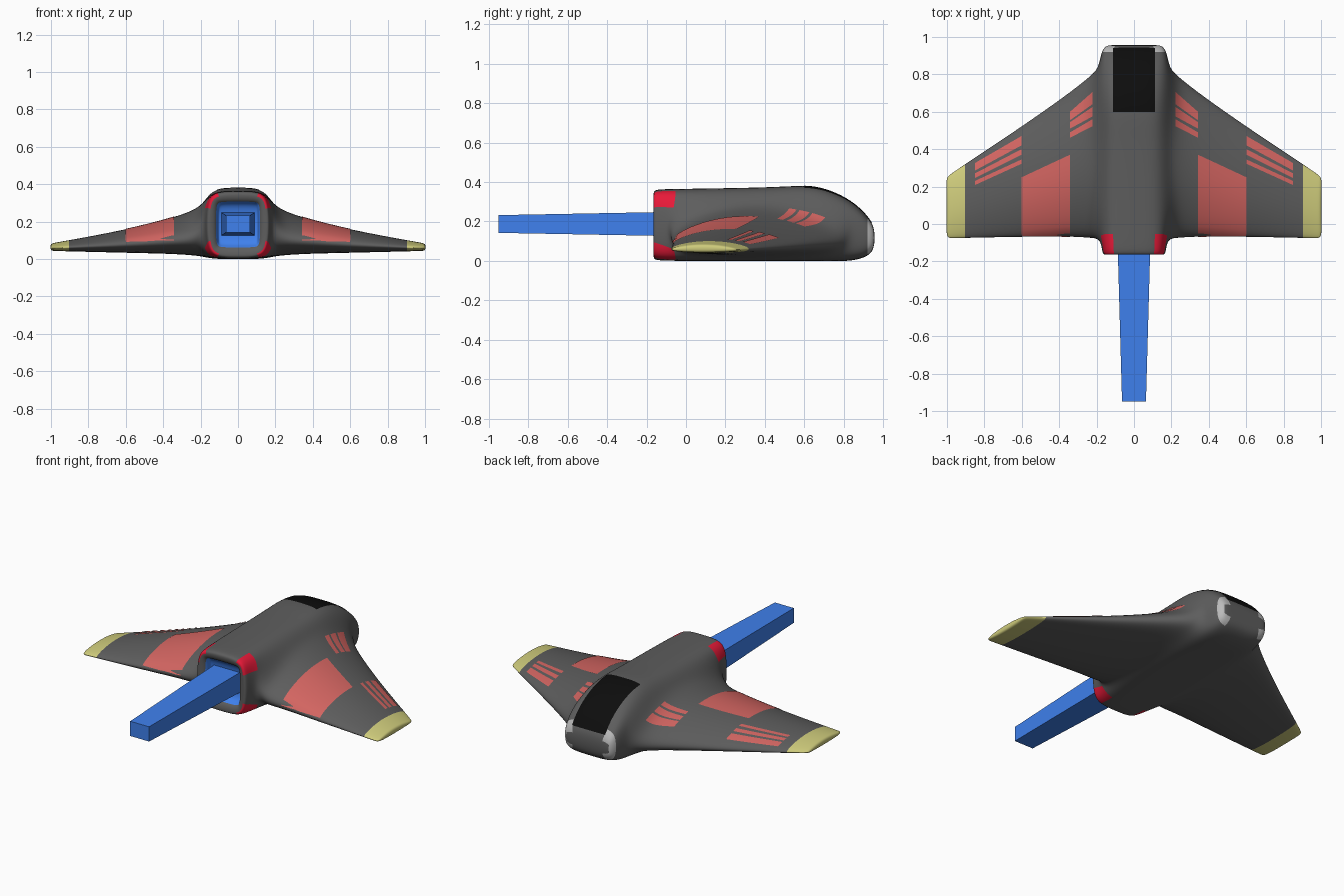
import bpy, bmesh, math
from mathutils import Vector
from mathutils.bvhtree import BVHTree

if "Cube" in bpy.data.objects:
    bpy.data.objects.remove(bpy.data.objects["Cube"])


def mat(name, col):
    m = bpy.data.materials.new(name)
    m.diffuse_color = (*col, 1)
    m.use_nodes = True
    m.node_tree.nodes["Principled BSDF"].inputs["Base Color"].default_value = m.diffuse_color
    return m


GREY = mat("hull_grey", (0.11, 0.11, 0.11))
RED = mat("signal_red", (0.8, 0.01, 0.04))
WHITE = mat("lamp_grey", (0.5, 0.5, 0.5))
YELLOW = mat("tip_yellow", (0.62, 0.6, 0.2))
BLUE = mat("thrust_blue", (0.05, 0.22, 0.85))
PINK = mat("panel_red", (0.65, 0.13, 0.12))
BLACK = mat("glass_black", (0.004, 0.004, 0.004))


def make(name, bm, mats, smooth=True):
    bmesh.ops.recalc_face_normals(bm, faces=bm.faces[:])
    me = bpy.data.meshes.new(name)
    for f in bm.faces:
        f.smooth = smooth
    bm.to_mesh(me)
    bm.free()
    for m in mats:
        me.materials.append(m)
    ob = bpy.data.objects.new(name, me)
    bpy.context.collection.objects.link(ob)
    return ob


# Half-hull cage rows, rear to nose: y, top z, shoulder z, chine z, bottom z, inner x, outer x
rows = [
    (-0.10, .295, .285, .085, .075, .095, .108),
    (-0.155, .300, .290, .080, .070, .100, .112),
    (-0.168, .345, .300, .065, .015, .115, .160),
    (-0.155, .362, .305, .060, .004, .120, .172),
    (-0.09, .364, .310, .030, .000, .122, .178),
    (0.20, .368, .300, .012, .000, .130, .185),
    (0.48, .374, .300, .012, .000, .130, .185),
    (0.66, .388, .300, .015, .000, .135, .185),
    (0.84, .310, .250, .030, -.004, .135, .190),
    (0.93, .215, .185, .060, .025, .130, .175),
    (0.957, .165, .150, .085, .070, .110, .145),
]
W0, W1 = 4, 8          # rows joined to the wing
bm = bmesh.new()
rings = []
for y, zt, zs, zc, zb, xi, xo in rows:
    pts = [(0, zt), (xi, zt), (xo, zs), (xo, zc), (xi, zb), (0, zb)]
    rings.append([bm.verts.new((x, y, z)) for x, z in pts])


def face(vs, mi=0):
    bm.faces.new(vs).material_index = mi


last = len(rows) - 1
for r in range(last):
    a, b = rings[r], rings[r + 1]
    for k in range(5):
        if k == 2 and W0 <= r < W1:
            continue
        mi = 0
        if r == 0:
            mi = 4
        elif r in (2, 3) and k in (1, 3):
            mi = 1
        elif r == last - 1 and k in (1, 2, 3):
            mi = 2
        face([a[k], a[k + 1], b[k + 1], b[k]], mi)
for ring, mi in ((rings[0], 4), (rings[-1], 0)):
    face([ring[0], ring[1], ring[4], ring[5]], mi)
    face([ring[1], ring[2], ring[3], ring[4]], mi)

# Wing stations: x, trailing y, leading y, bottom z, thickness
frac = [0, .3, .58, .8, 1]
up = [.55, 1, 1.02, .85, .5]
low = [.15, 0, 0, .04, .15]
prev = [(rings[r][2], rings[r][3]) for r in range(W0, W1 + 1)]
for x, yt, yl, zb, t in [(.23, -.085, .80, .018, .245), (.34, -.075, .71, .027, .195),
                         (.60, -.075, .525, .033, .122), (.96, -.08, .285, .042, .048),
                         (.985, -.08, .265, .043, .043), (1.004, -.072, .25, .046, .034)]:
    cur = [(bm.verts.new((x, yt + (yl - yt) * f, zb + t * u)),
            bm.verts.new((x, yt + (yl - yt) * f, zb + t * l)))
           for f, u, l in zip(frac, up, low)]
    mi = 3 if x > .97 else 0
    for i in range(4):
        for s in (0, 1):
            face([prev[i][s], prev[i + 1][s], cur[i + 1][s], cur[i][s]], mi)
    for i in (0, 4):
        face([prev[i][0], prev[i][1], cur[i][1], cur[i][0]], mi)
    prev = cur
for i in range(4):
    face([prev[i][0], prev[i + 1][0], prev[i + 1][1], prev[i][1]], 3)

hull = make("hull", bm, [GREY, RED, WHITE, YELLOW, BLUE])
m = hull.modifiers.new("mirror", 'MIRROR')
m.use_clip = True
m = hull.modifiers.new("smooth", 'SUBSURF')
m.levels = m.render_levels = 3

tree = BVHTree.FromObject(hull, bpy.context.evaluated_depsgraph_get())


# Painted patches: a grid of rays dropped on the hull
def patch(name, grids, material, n=14):
    bm = bmesh.new()
    for ray in grids:
        g = []
        for i in range(n + 1):
            line = []
            for j in range(n + 1):
                o, d = ray(i / n, j / n)
                hit, nor, _, _ = tree.ray_cast(o, d)
                if hit is None:
                    hit, nor, _, _ = tree.find_nearest(Vector((o.x, o.y, .1)))
                line.append(bm.verts.new(hit + nor * .0025))
            g.append(line)
        for i in range(n):
            for j in range(n):
                bm.faces.new((g[i][j], g[i + 1][j], g[i + 1][j + 1], g[i][j + 1]))
    return make(name, bm, [material])


def drop(x0, x1, a0, a1, b0, b1):
    # strip from x0 (y a0..a1) to x1 (y b0..b1), on both wings
    def side(s):
        def ray(u, v):
            y = (a0 + (a1 - a0) * v) * (1 - u) + (b0 + (b1 - b0) * v) * u
            return Vector((s * (x0 + (x1 - x0) * u), y, 1)), Vector((0, 0, -1))
        return ray
    return [side(1), side(-1)]


patch("wing_panels", drop(.342, .60, -.075, .37, -.077, .25), PINK)
inner = [(.64, .705, .555, .60), (.575, .625, .51, .545), (.522, .56, .462, .49)]
outer = [(.42, .47, .285, .325), (.37, .40, .245, .27), (.322, .345, .208, .23)]
patch("inner_stripes", sum([drop(.22, .34, *q) for q in inner], []), PINK)
patch("outer_stripes", sum([drop(.60, .85, *q) for q in outer], []), PINK)


# Canopy glass wraps from the roof over the nose
def glass(u, v):
    a = math.radians(90 - 75 * v)
    return Vector((.112 * (2 * u - 1), .60, .10)), Vector((0, math.cos(a), math.sin(a)))


patch("canopy", [glass], BLACK, 20)

# Tapered exhaust beam
bm = bmesh.new()
bmesh.ops.create_cube(bm, size=2)
for v in bm.verts:
    w, h, y = (.064, .045, -.95) if v.co.y < 0 else (.088, .061, -.09)
    v.co = Vector((v.co.x * w, y, .187 + v.co.z * h))
make("exhaust_beam", bm, [BLUE], False)
